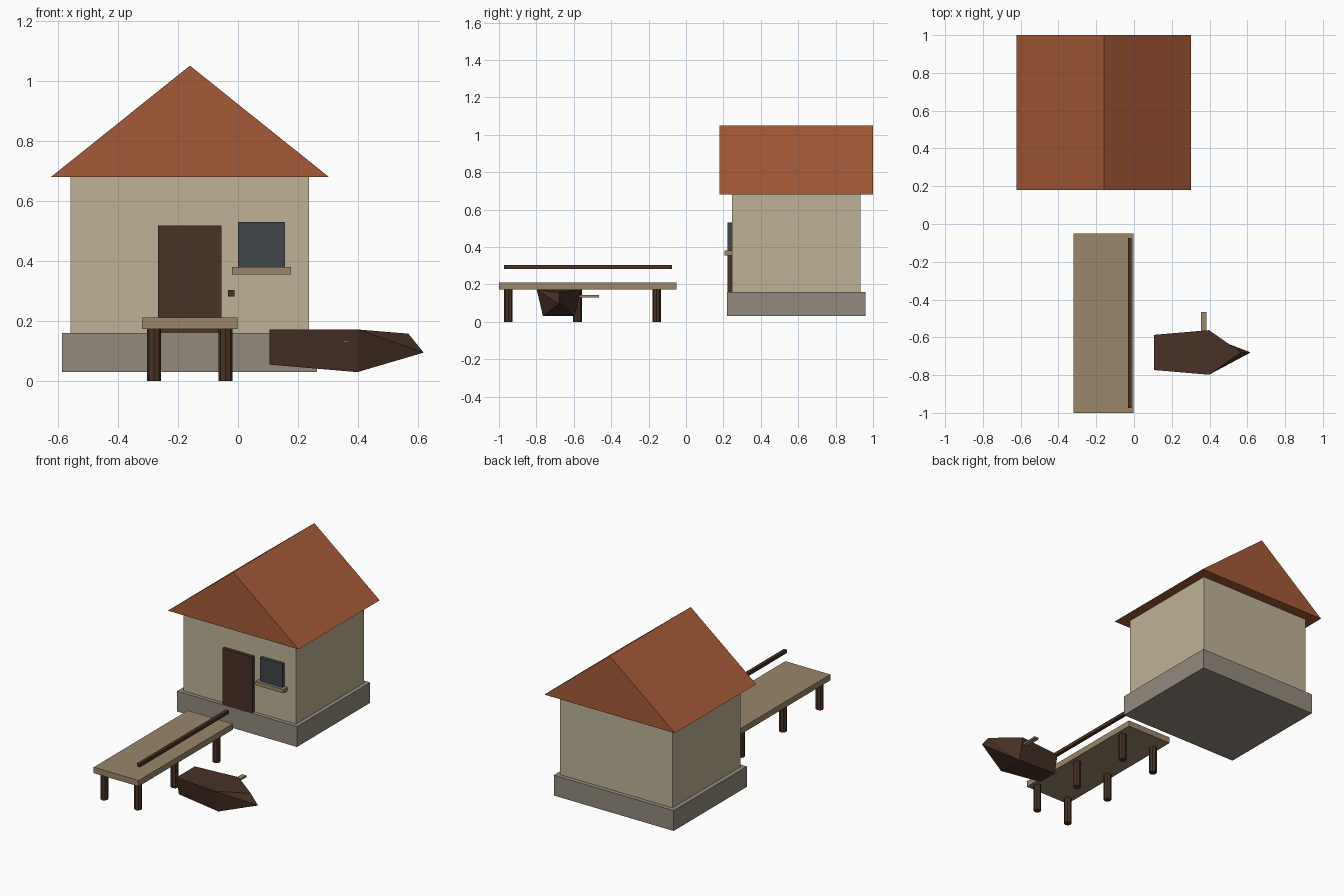
import bpy, bmesh, math

if "Cube" in bpy.data.objects:
    bpy.data.objects.remove(bpy.data.objects["Cube"])


def material(name, r, g, b):
    m = bpy.data.materials.new(name)
    m.diffuse_color = (r, g, b, 1)
    m.use_nodes = True
    m.node_tree.nodes["Principled BSDF"].inputs["Base Color"].default_value = m.diffuse_color
    return m


STONE = material("stone", 0.29, 0.255, 0.205)
PLASTER = material("plaster", 0.52, 0.45, 0.31)
TILE = material("tile", 0.37, 0.10, 0.038)
DARK = material("dark_wood", 0.065, 0.032, 0.019)
PLANK = material("plank", 0.32, 0.24, 0.145)
GLASS = material("glass", 0.053, 0.06, 0.068)


def mesh_object(name, verts, faces, mat):
    bm = bmesh.new()
    vs = [bm.verts.new(v) for v in verts]
    for f in faces:
        bm.faces.new([vs[i] for i in f])
    bmesh.ops.recalc_face_normals(bm, faces=bm.faces)
    me = bpy.data.meshes.new(name)
    bm.to_mesh(me)
    bm.free()
    me.materials.append(mat)
    ob = bpy.data.objects.new(name, me)
    bpy.context.collection.objects.link(ob)
    return ob


def prism(name, profile, y0, y1, mat):
    """Extrude an (x, z) profile along y."""
    n = len(profile)
    verts = [(x, y, z) for y in (y0, y1) for x, z in profile]
    faces = [range(n), range(n, 2 * n)]
    faces += [(i, (i + 1) % n, (i + 1) % n + n, i + n) for i in range(n)]
    return mesh_object(name, verts, faces, mat)


def box(name, x, y, z, mat):
    profile = [(x[0], z[0]), (x[1], z[0]), (x[1], z[1]), (x[0], z[1])]
    return prism(name, profile, y[0], y[1], mat)


# House
box("foundation", (-0.585, 0.263), (0.22, 0.96), (0.03, 0.16), STONE)
box("walls", (-0.557, 0.237), (0.245, 0.933), (0.16, 0.68), PLASTER)
prism("roof", [(-0.622, 0.68), (0.302, 0.68), (-0.16, 1.05)], 0.18, 1.0, TILE)
box("door", (-0.267, -0.055), (0.223, 0.247), (0.16, 0.518), DARK)
box("window", (0.0, 0.157), (0.223, 0.247), (0.375, 0.53), GLASS)
box("window_sill", (-0.02, 0.177), (0.206, 0.247), (0.355, 0.38), PLANK)

# Jetty
box("jetty_deck", (-0.32, -0.002), (-1.0, -0.05), (0.173, 0.211), PLANK)
box("jetty_rail", (-0.033, -0.012), (-0.973, -0.074), (0.282, 0.303), DARK)
for side, x in (("left", -0.28), ("right", -0.042)):
    for i, y in enumerate((-0.95, -0.58, -0.157)):
        bpy.ops.mesh.primitive_cylinder_add(vertices=8, radius=0.023, depth=0.174,
                                            location=(x, y, 0.087))
        post = bpy.context.object
        post.name = f"jetty_post_{side}_{i + 1}"
        post.data.materials.append(DARK)

# Boat hull: stern section, midship section, then the bow stem
CY = -0.68
hull = []
for x, top, bottom, zb in ((0.105, 0.093, 0.067, 0.055), (0.397, 0.118, 0.085, 0.03)):
    hull += [(x, CY - top, 0.172), (x, CY + top, 0.172),
             (x, CY + bottom, zb), (x, CY - bottom, zb)]
hull += [(0.567, CY, 0.158), (0.618, CY, 0.095)]
mesh_object("boat_hull", hull, [
    (0, 1, 2, 3), (0, 1, 5, 4), (1, 2, 6, 5), (2, 3, 7, 6), (3, 0, 4, 7),
    (4, 5, 8), (4, 8, 9), (4, 9, 7), (7, 9, 6), (6, 9, 8), (6, 8, 5)], DARK)

# Plank lying through the boat
box("boat_seat", (0.355, 0.385), (-0.786, -0.466), (0.131, 0.143), PLANK)
